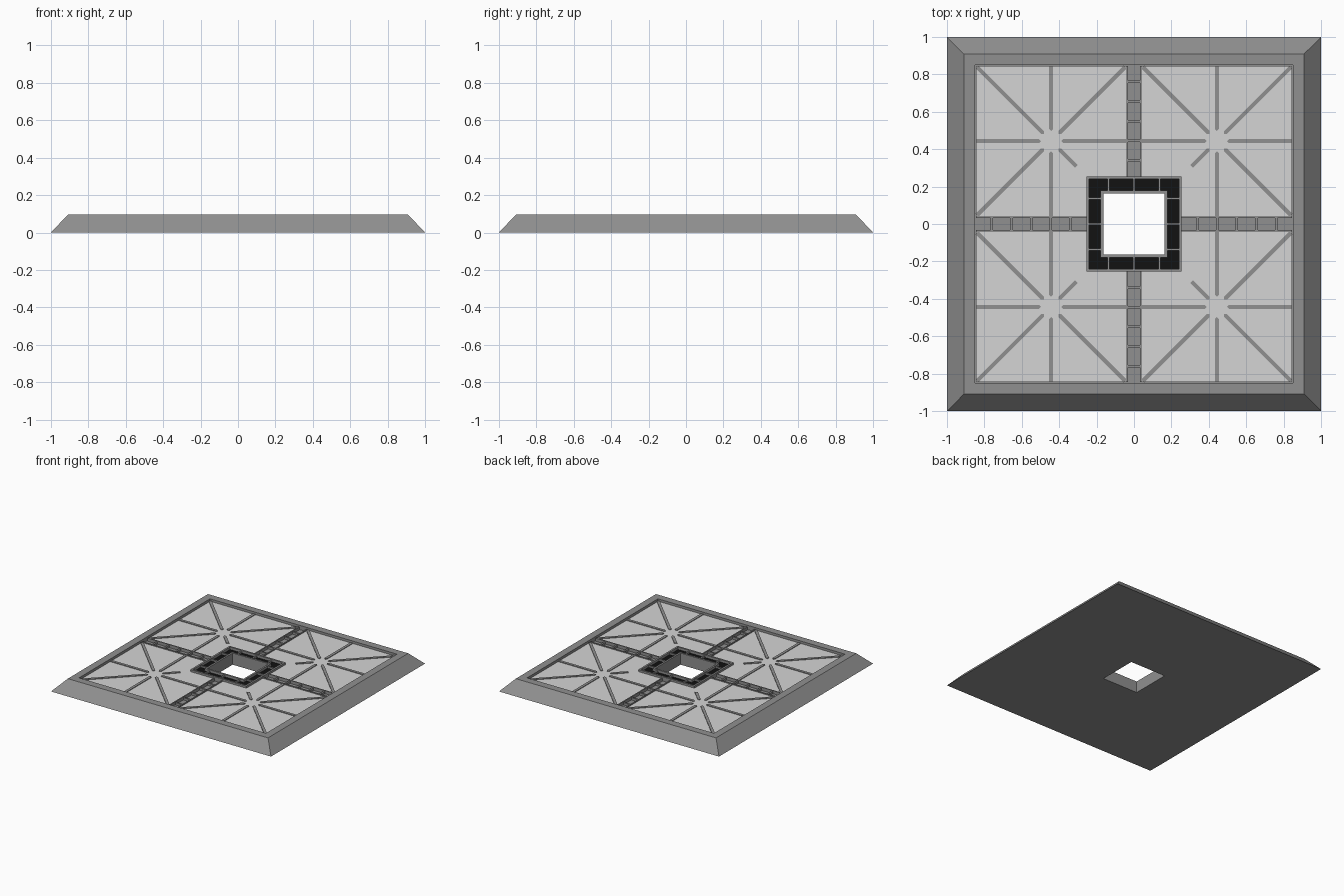
import bpy, bmesh, math
from mathutils import Matrix, Vector

if "Cube" in bpy.data.objects:
    bpy.data.objects.remove(bpy.data.objects["Cube"])


def material(name, v):
    m = bpy.data.materials.new(name)
    m.diffuse_color = (v, v, v, 1)
    m.use_nodes = True
    m.node_tree.nodes["Principled BSDF"].inputs["Base Color"].default_value = m.diffuse_color
    return m


GREY = material("mid grey", 0.28)
LIGHT = material("light grey", 0.66)
BLACK = material("near black", 0.006)


def finish(bm, name, mat):
    bmesh.ops.recalc_face_normals(bm, faces=bm.faces)
    me = bpy.data.meshes.new(name)
    bm.to_mesh(me)
    bm.free()
    me.materials.append(mat)
    ob = bpy.data.objects.new(name, me)
    bpy.context.collection.objects.link(ob)
    return ob


def square_ring(name, profile, mat):
    """Sweep a closed (half width, z) profile round a square."""
    bm = bmesh.new()
    cols = [[bm.verts.new((sx * r, sy * r, z)) for r, z in profile]
            for sx, sy in ((1, 1), (-1, 1), (-1, -1), (1, -1))]
    n = len(profile)
    for i in range(4):
        a, b = cols[i], cols[(i + 1) % 4]
        for j in range(n):
            k = (j + 1) % n
            bm.faces.new((a[j], a[k], b[k], b[j]))
    return finish(bm, name, mat)


def add_box(bm, x0, x1, y0, y1, z0, z1, rot=None):
    m = Matrix.LocRotScale(Vector(((x0 + x1) / 2, (y0 + y1) / 2, (z0 + z1) / 2)),
                           None, Vector((x1 - x0, y1 - y0, z1 - z0)))
    bmesh.ops.create_cube(bm, size=1, matrix=(rot or Matrix()) @ m)


def add_prism(bm, pts, z0, z1):
    f = bm.faces.new([bm.verts.new((x, y, z0)) for x, y in pts])
    ext = bmesh.ops.extrude_face_region(bm, geom=[f], use_keep_orig=True)
    for v in ext["geom"]:
        if isinstance(v, bmesh.types.BMVert):
            v.co.z = z1


QUARTERS = [Matrix.Rotation(i * math.pi / 2, 4, 'Z') for i in range(4)]
TOP, PANEL, FLOOR = 0.095, 0.078, 0.06

# sloped outer frame with floor and centre opening
square_ring("base_frame", [(0.163, 0), (1, 0), (0.91, TOP), (0.85, TOP),
                           (0.85, FLOOR), (0.163, FLOOR)], GREY)

# four light panels, notched round the centre ring
L_SHAPE = [(0.04, 0.255), (0.255, 0.255), (0.255, 0.04), (0.845, 0.04),
           (0.845, 0.845), (0.04, 0.845)]
for i, q in enumerate(QUARTERS):
    bm = bmesh.new()
    add_prism(bm, L_SHAPE, FLOOR - 0.005, PANEL)
    bm.transform(q)
    finish(bm, f"floor_panel_{i + 1}", LIGHT)

# radiating ribs on every panel, with pointed inner ends
C, W, GAP = 0.443, 0.011, 0.065
for i, q in enumerate(QUARTERS):
    bm = bmesh.new()
    for k in range(8):
        a = k * math.pi / 4
        d = Vector((math.cos(a), math.sin(a)))
        s = Vector((-d.y, d.x))
        c = Vector((C, C))
        end = 0.40 if k % 2 == 0 else 0.56
        if k == 5:
            end = 0.19
        pts = [c + d * GAP - s * W, c + d * end - s * W, c + d * end + s * W,
               c + d * GAP + s * W, c + d * (GAP - W)]
        add_prism(bm, pts, PANEL - 0.004, PANEL + 0.005)
    bm.transform(q)
    finish(bm, f"panel_ribs_{i + 1}", GREY)

# four channels with side rails and rungs
for i, q in enumerate(QUARTERS):
    bm = bmesh.new()
    for s in (-1, 1):
        y = sorted((s * 0.033, s * 0.042))
        add_box(bm, 0.255, 0.845, y[0], y[1], FLOOR - 0.005, PANEL + 0.007, q)
    for x in (0.34, 0.445, 0.55, 0.655, 0.76):
        add_box(bm, x - 0.007, x + 0.007, -0.034, 0.034, FLOOR - 0.005, PANEL, q)
    finish(bm, f"channel_{i + 1}", GREY)

# centre ring: two rims, black trench floor and cross bars
square_ring("ring_outer_rim", [(0.24, FLOOR - 0.005), (0.255, FLOOR - 0.005),
                               (0.255, TOP), (0.24, TOP)], GREY)
square_ring("ring_inner_rim", [(0.163, FLOOR), (0.178, FLOOR),
                               (0.178, TOP), (0.163, TOP)], GREY)
square_ring("ring_trench", [(0.177, FLOOR - 0.005), (0.241, FLOOR - 0.005),
                            (0.241, FLOOR + 0.015), (0.177, FLOOR + 0.015)], BLACK)
bm = bmesh.new()
for q in QUARTERS:
    for y in (-0.137, 0, 0.137):
        add_box(bm, 0.177, 0.241, y - 0.006, y + 0.006, FLOOR, 0.088, q)
finish(bm, "ring_bars", GREY)
